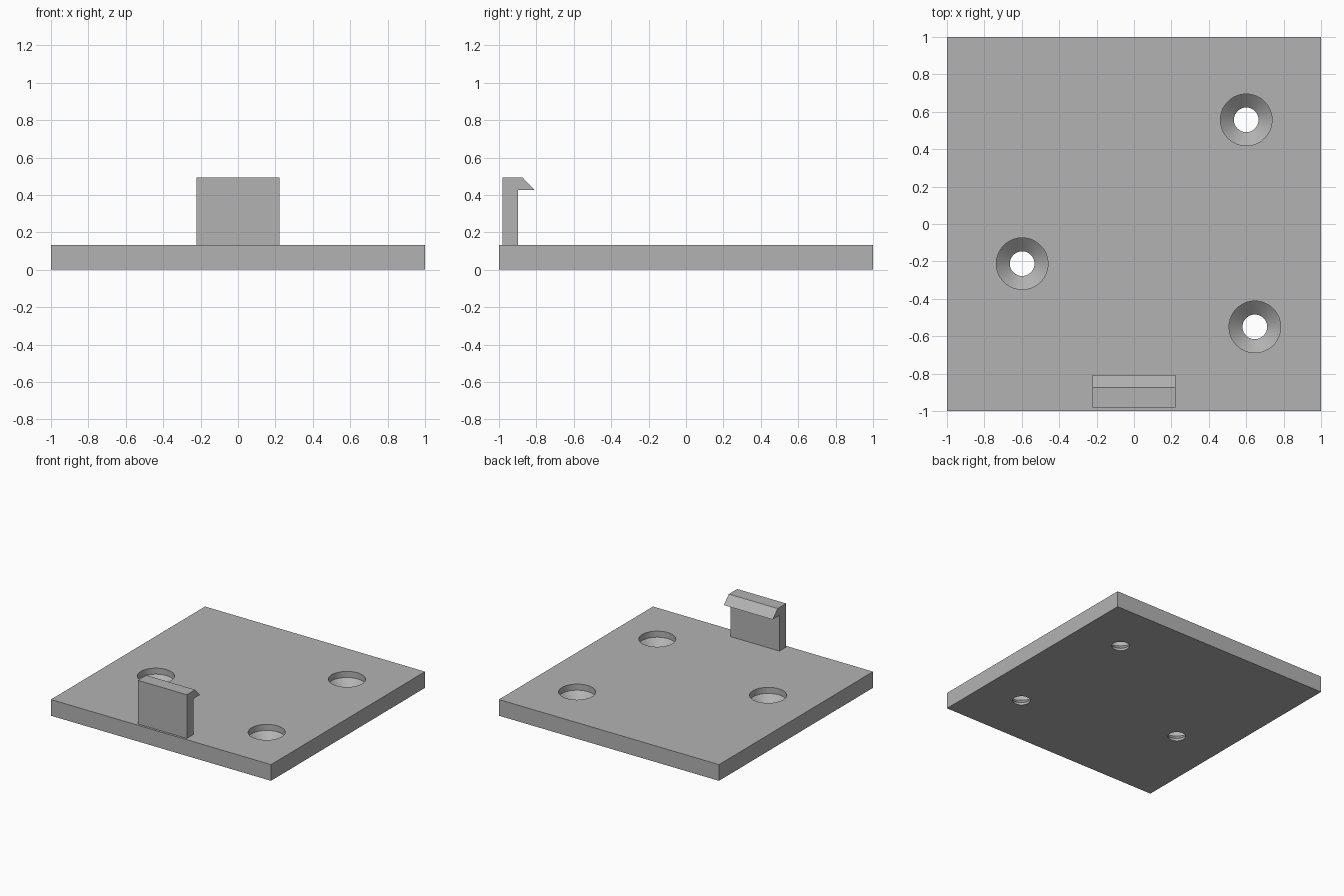
import bpy, bmesh, math

if "Cube" in bpy.data.objects:
    bpy.data.objects.remove(bpy.data.objects["Cube"])

THICK = 0.133

grey = bpy.data.materials.new("plain grey")
grey.use_nodes = True
colour = (0.45, 0.45, 0.45, 1)
grey.diffuse_color = colour
grey.node_tree.nodes["Principled BSDF"].inputs["Base Color"].default_value = colour


def add_object(name, bm):
    bmesh.ops.recalc_face_normals(bm, faces=bm.faces)
    mesh = bpy.data.meshes.new(name)
    bm.to_mesh(mesh)
    bm.free()
    mesh.materials.append(grey)
    obj = bpy.data.objects.new(name, mesh)
    bpy.context.collection.objects.link(obj)
    return obj


def countersink(name, x, y, segments=64):
    """Stepped screw hole: narrow bore, cone, then wide recess."""
    bm = bmesh.new()
    rings = []
    for r, z in [(0.066, -0.05), (0.066, 0.02), (0.138, 0.083), (0.138, 0.2)]:
        rings.append([bm.verts.new((x + r * math.cos(a), y + r * math.sin(a), z))
                      for a in (2 * math.pi * i / segments for i in range(segments))])
    for low, high in zip(rings, rings[1:]):
        for i in range(segments):
            j = (i + 1) % segments
            bm.faces.new((low[i], low[j], high[j], high[i]))
    bm.faces.new(rings[0])
    bm.faces.new(rings[-1])
    return add_object(name, bm)


# Base plate
bm = bmesh.new()
bmesh.ops.create_cube(bm, size=1)
bmesh.ops.scale(bm, vec=(2, 2, THICK), verts=bm.verts)
bmesh.ops.translate(bm, vec=(0, 0, THICK / 2), verts=bm.verts)
plate = add_object("base_plate", bm)

# Three screw holes cut through the plate
cutters = []
for i, (x, y) in enumerate([(0.6, 0.557), (-0.598, -0.212), (0.646, -0.55)]):
    cutter = countersink(f"screw_hole_cutter_{i + 1}", x, y)
    cutter.hide_render = True
    mod = plate.modifiers.new("screw hole", "BOOLEAN")
    mod.operation = "DIFFERENCE"
    mod.solver = "EXACT"
    mod.object = cutter
    cutters.append(cutter)

bpy.ops.object.select_all(action="DESELECT")
bpy.context.view_layer.objects.active = plate
plate.select_set(True)
for mod in list(plate.modifiers):
    bpy.ops.object.modifier_apply(modifier=mod.name)
for cutter in cutters:
    bpy.data.objects.remove(cutter)
bpy.ops.object.shade_smooth_by_angle(angle=math.radians(30))

# Upright clip with a hooked lip, extruded across x
bm = bmesh.new()
profile = [(-0.982, THICK), (-0.897, THICK), (-0.897, 0.426),
           (-0.808, 0.426), (-0.873, 0.492), (-0.982, 0.492)]
side = bm.faces.new([bm.verts.new((-0.222, y, z)) for y, z in profile])
ext = bmesh.ops.extrude_face_region(bm, geom=[side])
bmesh.ops.translate(bm, vec=(0.444, 0, 0),
                    verts=[v for v in ext["geom"] if isinstance(v, bmesh.types.BMVert)])
add_object("clip_hook", bm)
